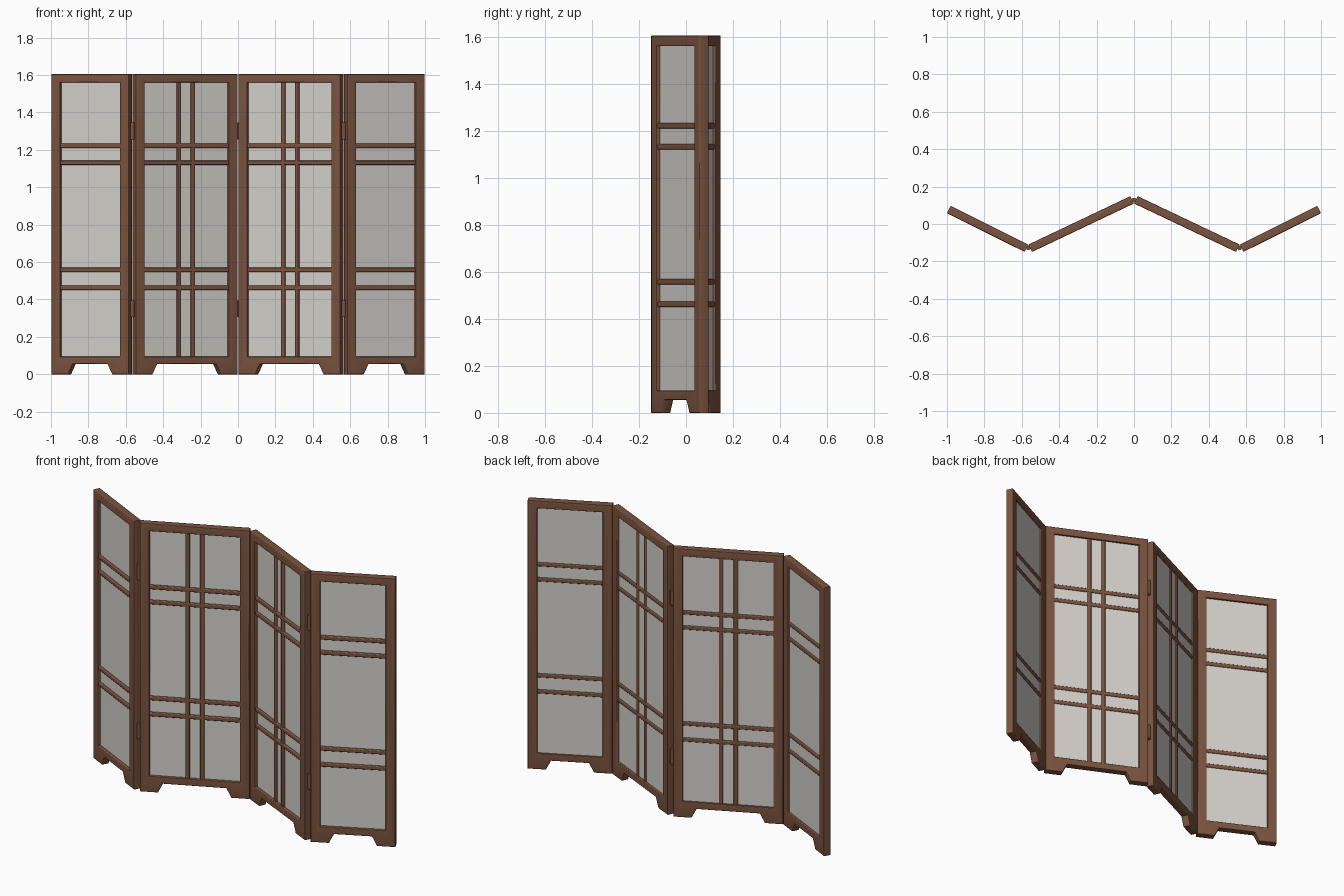
import bpy, bmesh, math
from mathutils import Matrix, Vector

if "Cube" in bpy.data.objects:
    bpy.data.objects.remove(bpy.data.objects["Cube"])

T = 0.044                       # panel thickness
H = 1.605                       # screen height
STILE, SILL, HEAD = 0.053, 0.095, 1.56
FOLD = Vector((-0.565, -0.11, 0))   # inner corner where the left panels meet


def material(name, rgb):
    m = bpy.data.materials.new(name)
    m.diffuse_color = (*rgb, 1)
    m.use_nodes = True
    m.node_tree.nodes["Principled BSDF"].inputs["Base Color"].default_value = m.diffuse_color
    return m


WOOD = material("brown wood", (0.20, 0.088, 0.05))
PAPER = material("pale paper", (0.66, 0.64, 0.60))


def finish(name, mesh, mat, matrix, bevel=0, mirror=True):
    mesh.transform(matrix)
    mesh.materials.clear()
    mesh.materials.append(mat)
    ob = bpy.data.objects.new(name, mesh)
    bpy.context.collection.objects.link(ob)
    if bevel:
        b = ob.modifiers.new("soft edges", 'BEVEL')
        b.width, b.segments = bevel, 2
    if mirror:
        m = ob.modifiers.new("right side", 'MIRROR')
        m.use_clip = False
        m.use_mirror_merge = False
    bpy.ops.object.select_all(action='DESELECT')
    ob.select_set(True)
    bpy.context.view_layer.objects.active = ob
    bpy.ops.object.shade_smooth_by_angle(angle=math.radians(40))
    return ob


def boxes(items):
    """Mesh of boxes given as (x0, x1, z0, z1, depth, y_centre)."""
    bm = bmesh.new()
    for x0, x1, z0, z1, d, yc in items:
        mat = (Matrix.Translation(((x0 + x1) / 2, yc, (z0 + z1) / 2))
               @ Matrix.Diagonal((x1 - x0, d, z1 - z0, 1)))
        bmesh.ops.create_cube(bm, size=1, matrix=mat)
    me = bpy.data.meshes.new("boxes")
    bm.to_mesh(me)
    bm.free()
    return me


def frame_mesh(L):
    """Footed outline with a rectangular opening, extruded with rounded edges."""
    outline = [(0, 0), (0.10, 0), (0.128, 0.055), (L - 0.128, 0.055),
               (L - 0.10, 0), (L, 0), (L, H), (0, H)]
    hole = [(STILE, SILL), (L - STILE, SILL), (L - STILE, HEAD), (STILE, HEAD)]
    cu = bpy.data.curves.new("frame outline", 'CURVE')
    cu.dimensions, cu.fill_mode = '2D', 'BOTH'
    r = 0.005
    cu.extrude, cu.bevel_depth, cu.bevel_resolution, cu.offset = T / 2 - r, r, 2, -r
    for pts in (outline, hole):
        sp = cu.splines.new('POLY')
        sp.points.add(len(pts) - 1)
        for p, (x, z) in zip(sp.points, pts):
            p.co = (x, z, 0, 1)
        sp.use_cyclic_u = True
    tmp = bpy.data.objects.new("tmp", cu)
    bpy.context.collection.objects.link(tmp)
    dg = bpy.context.evaluated_depsgraph_get()
    me = bpy.data.meshes.new_from_object(tmp.evaluated_get(dg))
    bpy.data.objects.remove(tmp)
    bm = bmesh.new()
    bm.from_mesh(me)
    bmesh.ops.remove_doubles(bm, verts=bm.verts, dist=0.0002)
    bmesh.ops.recalc_face_normals(bm, faces=bm.faces)
    bm.to_mesh(me)
    bm.free()
    me.transform(Matrix.Rotation(math.pi / 2, 4, 'X'))
    return me


def panel(name, L, matrix, cross_bars):
    finish(name + "_frame", frame_mesh(L), WOOD, matrix)
    # lattice bars
    e, w, d = 0.01, 0.024, 0.032
    bars = [(STILE - e, L - STILE + e, z - w / 2, z + w / 2, d, 0)
            for z in (1.222, 1.132, 0.558, 0.462)]
    if cross_bars:
        bars += [(L / 2 + s * 0.041 - w / 2, L / 2 + s * 0.041 + w / 2,
                  SILL - e, HEAD + e, d - 0.001, 0) for s in (-1, 1)]
    finish(name + "_lattice", boxes(bars), WOOD, matrix, bevel=0.005)
    # paper infill
    sheet = [(STILE - e, L - STILE + e, SILL - e, HEAD + e, 0.014, 0.003)]
    finish(name + "_paper", boxes(sheet), PAPER, matrix)


# inner panels run from the fold to the centre, outer panels from the fold to the ends
for name, L, deg, end, cross in (("inner_panel", 0.604, 25.4, 0, True),
                                 ("outer_panel", 0.464, -26.5, 1, False)):
    rot = Matrix.Rotation(math.radians(deg), 4, 'Z')
    origin = FOLD - rot @ Vector((L * end, T / 2, 0))
    panel(name, L, Matrix.Translation(origin) @ rot, cross)

# hinge barrels tucked into the folds
for i, (x, y) in enumerate(((-0.565, -0.128), (0, 0.128), (0.565, -0.128))):
    bm = bmesh.new()
    for z in (0.35, 1.30):
        bmesh.ops.create_cone(bm, cap_ends=True, segments=12, radius1=0.012,
                              radius2=0.012, depth=0.09,
                              matrix=Matrix.Translation((x, y, z)))
    me = bpy.data.meshes.new("hinge")
    bm.to_mesh(me)
    bm.free()
    finish("hinge_%d" % (i + 1), me, WOOD, Matrix.Identity(4), mirror=False)
